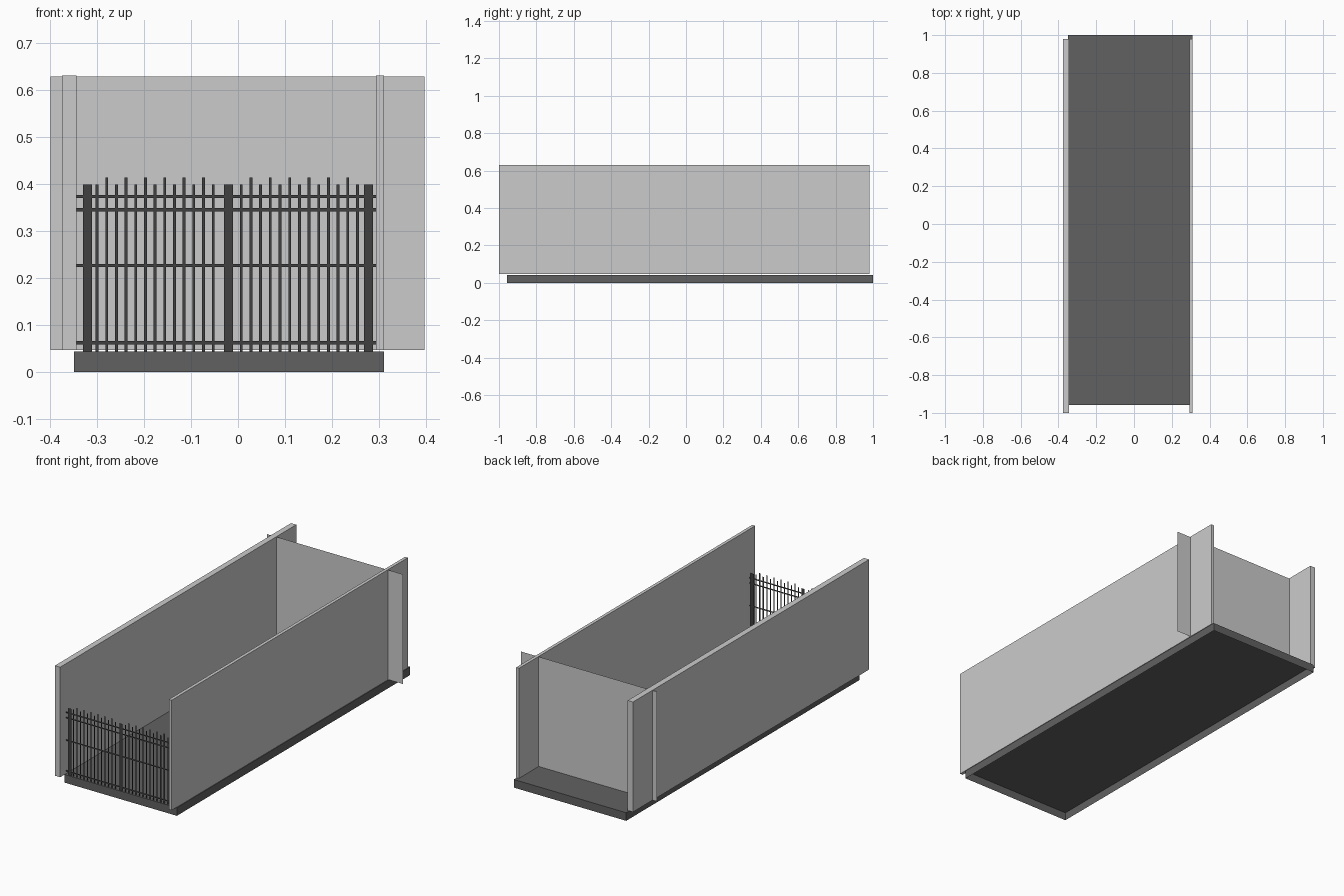
import bpy, bmesh

if "Cube" in bpy.data.objects:
    bpy.data.objects.remove(bpy.data.objects["Cube"])


def material(name, v):
    m = bpy.data.materials.new(name)
    m.diffuse_color = (v, v, v, 1)
    m.use_nodes = True
    m.node_tree.nodes["Principled BSDF"].inputs["Base Color"].default_value = m.diffuse_color
    return m


def make_object(name, bm, mat=None):
    me = bpy.data.meshes.new(name)
    bm.to_mesh(me)
    bm.free()
    ob = bpy.data.objects.new(name, me)
    bpy.context.collection.objects.link(ob)
    if mat:
        me.materials.append(mat)
    return ob


def box(name, lo, hi, mat=None, open_bottom=False):
    bm = bmesh.new()
    bmesh.ops.create_cube(bm, size=1)
    for v in bm.verts:
        v.co = [(a + b) / 2 + c * (b - a) for a, b, c in zip(lo, hi, v.co)]
    if open_bottom:
        bm.normal_update()
        down = [f for f in bm.faces if f.normal.z < -0.9]
        bmesh.ops.delete(bm, geom=down, context='FACES_ONLY')
    return make_object(name, bm, mat)


def sheet(name, y, rects, mat=None):
    """Flat upright sheet: the union of (x0, x1, z0, z1) rectangles, facing -y."""
    xs = sorted({round(x, 4) for r in rects for x in r[:2]})
    zs = sorted({round(z, 4) for r in rects for z in r[2:]})
    bm = bmesh.new()
    for x0, x1 in zip(xs, xs[1:]):
        for z0, z1 in zip(zs, zs[1:]):
            cx, cz = (x0 + x1) / 2, (z0 + z1) / 2
            if any(r[0] < cx < r[1] and r[2] < cz < r[3] for r in rects):
                bm.faces.new([bm.verts.new((x, y, z)) for x, z in
                              ((x0, z0), (x1, z0), (x1, z1), (x0, z1))])
    bmesh.ops.remove_doubles(bm, verts=bm.verts, dist=1e-5)
    return make_object(name, bm, mat)


slab_mat = material("dark_concrete", 0.12)
iron_mat = material("black_iron", 0.05)

# Base slab, hollow underneath
box("base_slab", (-0.349, -0.957, 0), (0.311, 1.0, 0.043), slab_mat, open_bottom=True)

# Side walls and the thin cross panel near the back
box("left_wall", (-0.375, -1.0, 0.046), (-0.344, 0.98, 0.63))
box("right_wall", (0.294, -1.0, 0.046), (0.311, 0.98, 0.63))
sheet("back_panel", 0.815, [(-0.399, 0.397, 0.046, 0.628)])

# Iron fence across the front: posts, rails, alternating short and tall bars
rects = [(x - 0.0095, x + 0.0095, 0.043, 0.399) for x in (-0.3205, -0.0205, 0.2775)]
rects += [(-0.344, 0.295, z - 0.0035, z + 0.0035) for z in (0.062, 0.226, 0.345, 0.373)]
for start in (-0.3, 0.007):
    for i in range(13):
        x = start + i * 0.0206
        rects.append((x - 0.003, x + 0.003, 0.043, 0.413 if i % 2 else 0.399))
sheet("front_fence", -0.952, rects, iron_mat)
